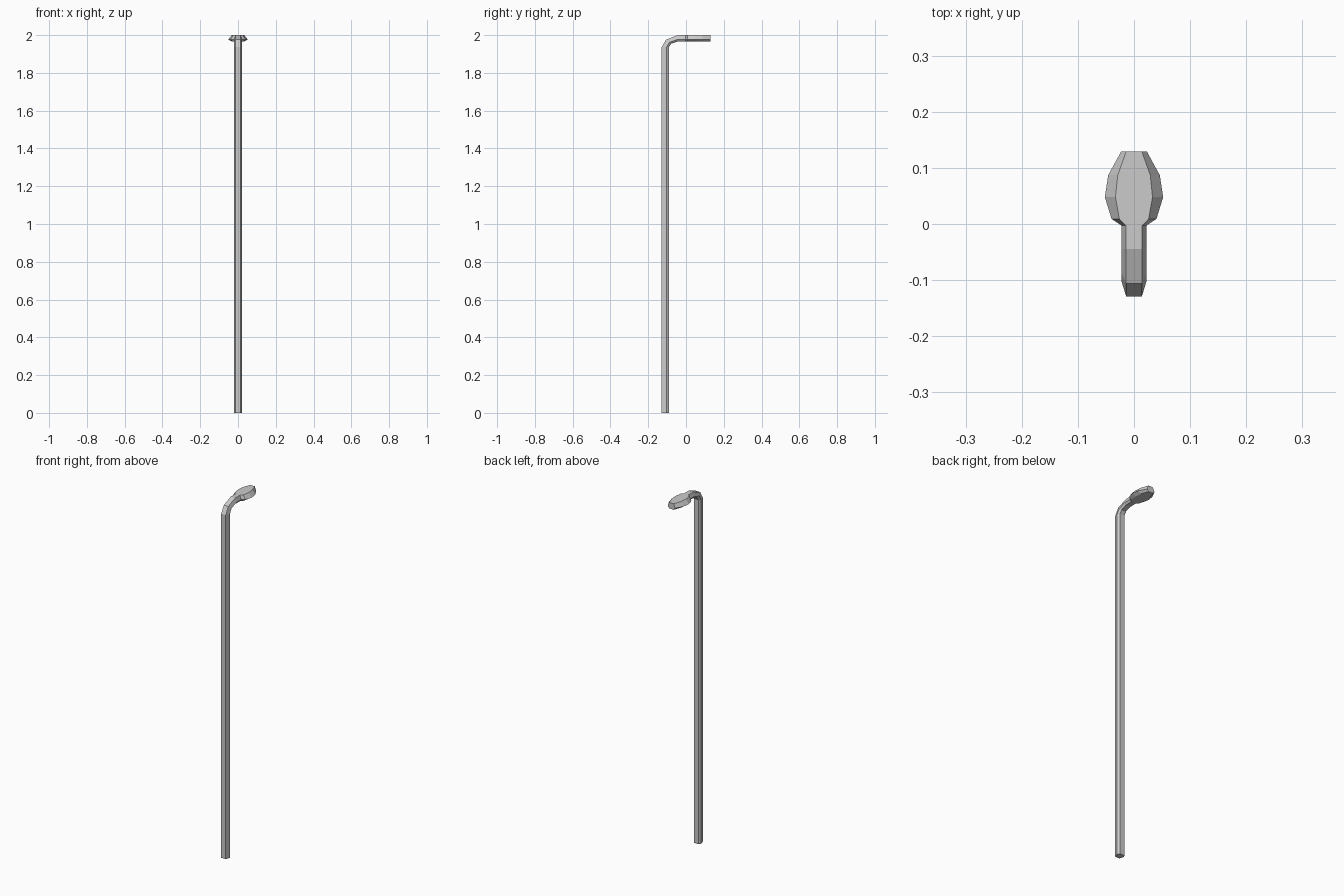
import bpy, bmesh

if "Cube" in bpy.data.objects:
    bpy.data.objects.remove(bpy.data.objects["Cube"])

# Hexagonal section swept up the pole, round the bend and along the lamp head.
# Each station: (y, z) of outer, middle and inner edge lines, and outer / middle half-widths
stations = [
    ((-0.129, 0.0), (-0.103, 0.0), (-0.091, 0.0), 0.014, 0.022),
    ((-0.129, 1.936), (-0.103, 1.936), (-0.091, 1.936), 0.014, 0.022),
    ((-0.106, 1.976), (-0.087, 1.962), (-0.078, 1.955), 0.014, 0.022),
]
# Level part: y, outer half-width, middle half-width
for y, w_outer, w_mid in [(-0.045, 0.014, 0.022), (-0.003, 0.014, 0.022),
                          (0.009, 0.026, 0.040), (0.048, 0.033, 0.052),
                          (0.087, 0.029, 0.046), (0.129, 0.014, 0.023)]:
    stations.append(((y, 2.0), (y, 1.977), (y, 1.966), w_outer, w_mid))

bm = bmesh.new()
rings = []
for outer, mid, inner, wo, wm in stations:
    pts = [(-wo, *outer), (wo, *outer), (wm, *mid),
           (wo, *inner), (-wo, *inner), (-wm, *mid)]
    rings.append([bm.verts.new(p) for p in pts])

# Skin between neighbouring rings, then cap both ends
for a, b in zip(rings, rings[1:]):
    for i in range(6):
        j = (i + 1) % 6
        bm.faces.new((a[i], a[j], b[j], b[i]))
bm.faces.new(rings[0])
bm.faces.new(rings[-1])
bmesh.ops.recalc_face_normals(bm, faces=bm.faces[:])

mesh = bpy.data.meshes.new("street_lamp")
bm.to_mesh(mesh)
bm.free()
lamp = bpy.data.objects.new("street_lamp", mesh)
bpy.context.collection.objects.link(lamp)
